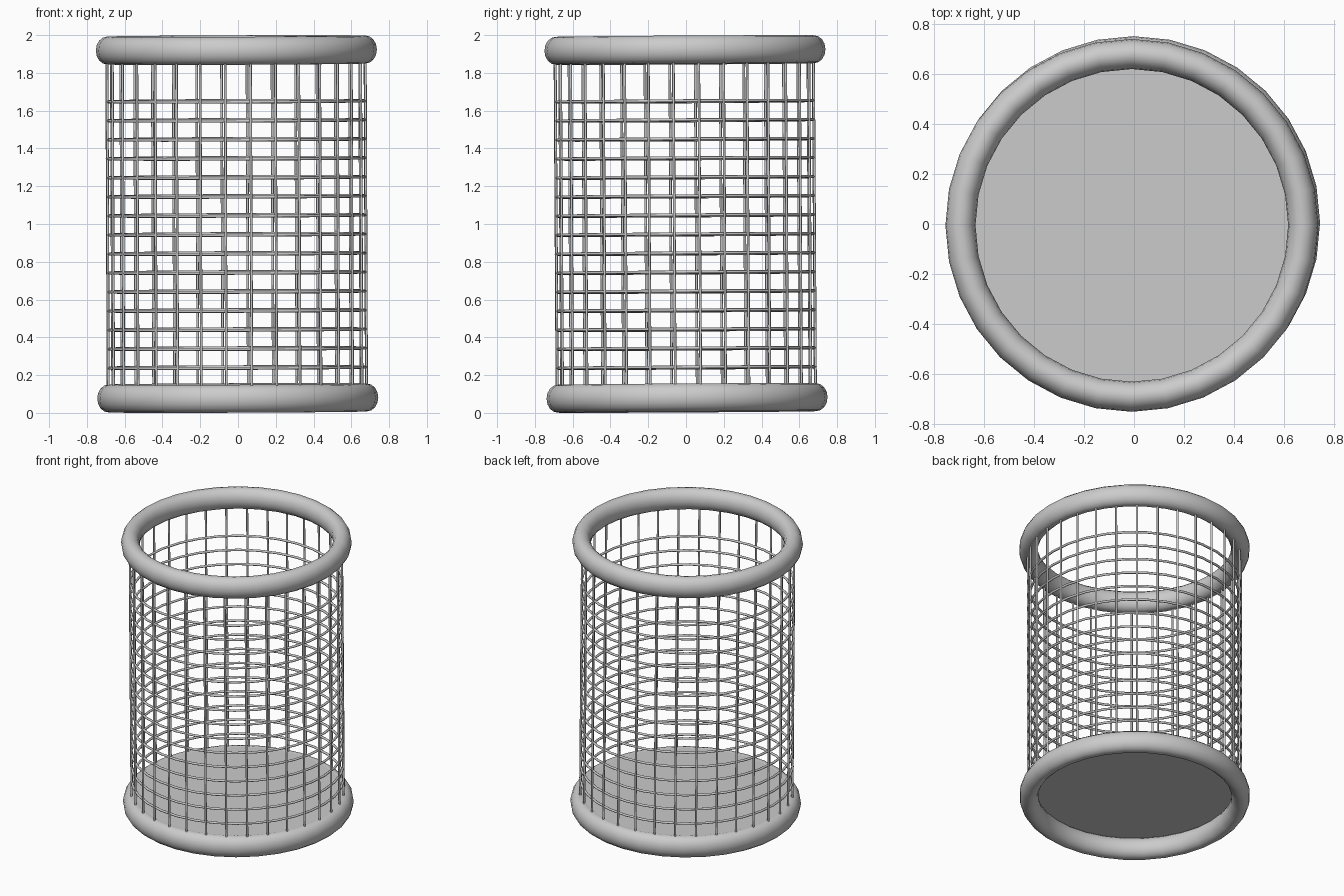
import bpy
import math
from mathutils import Matrix, Vector

if "Cube" in bpy.data.objects:
    bpy.data.objects.remove(bpy.data.objects["Cube"])

# The whole basket leans very slightly about its middle
LEAN = (Matrix.Translation((-0.005, 0, 1.0))
        @ Matrix.Rotation(0.006, 4, 'X') @ Matrix.Rotation(-0.004, 4, 'Y')
        @ Matrix.Translation((0, 0, -1.0)))
RODS = 32
R = 0.687


def finish(name, smooth=True):
    ob = bpy.context.object
    ob.name = name
    if smooth:
        bpy.ops.object.shade_smooth_by_angle(angle=math.radians(50))
    return ob


def hoop(name, z, major, minor, sides, height=None, centre=(0, 0)):
    bpy.ops.mesh.primitive_torus_add(major_radius=major, minor_radius=minor,
                                     major_segments=RODS, minor_segments=sides)
    ob = finish(name)
    squash = (height or minor) / minor
    ob.data.transform(LEAN @ Matrix.Translation((*centre, z))
                      @ Matrix.Diagonal((1, 1, squash, 1)))
    return ob


# Thick rims at the top and bottom
hoop("bottom_rim", 0.079, 0.684, 0.060, 16, 0.074)
hoop("top_rim", 1.921, 0.684, 0.060, 16, 0.074)

# Floor disc lying across the top of the bottom rim
bpy.ops.mesh.primitive_circle_add(vertices=RODS, radius=0.682, fill_type='NGON')
finish("floor_disc", False).data.transform(LEAN @ Matrix.Translation((0, 0, 0.15)))

# Horizontal wires
for i in range(15):
    hoop(f"hoop_wire_{i + 1}", 0.24 + i * 0.1007, R - 0.003, 0.008, 8,
         centre=(-0.002, -0.004))

# Vertical wires
z0, z1 = 0.10, 1.90
for i in range(RODS):
    a = (i + 0.5) * math.tau / RODS + 0.014
    bpy.ops.mesh.primitive_cylinder_add(vertices=8, radius=0.007, depth=z1 - z0)
    pos = Vector((R * math.cos(a) - 0.002, R * math.sin(a) - 0.004, (z0 + z1) / 2))
    finish(f"upright_wire_{i + 1}").data.transform(LEAN @ Matrix.Translation(pos))
